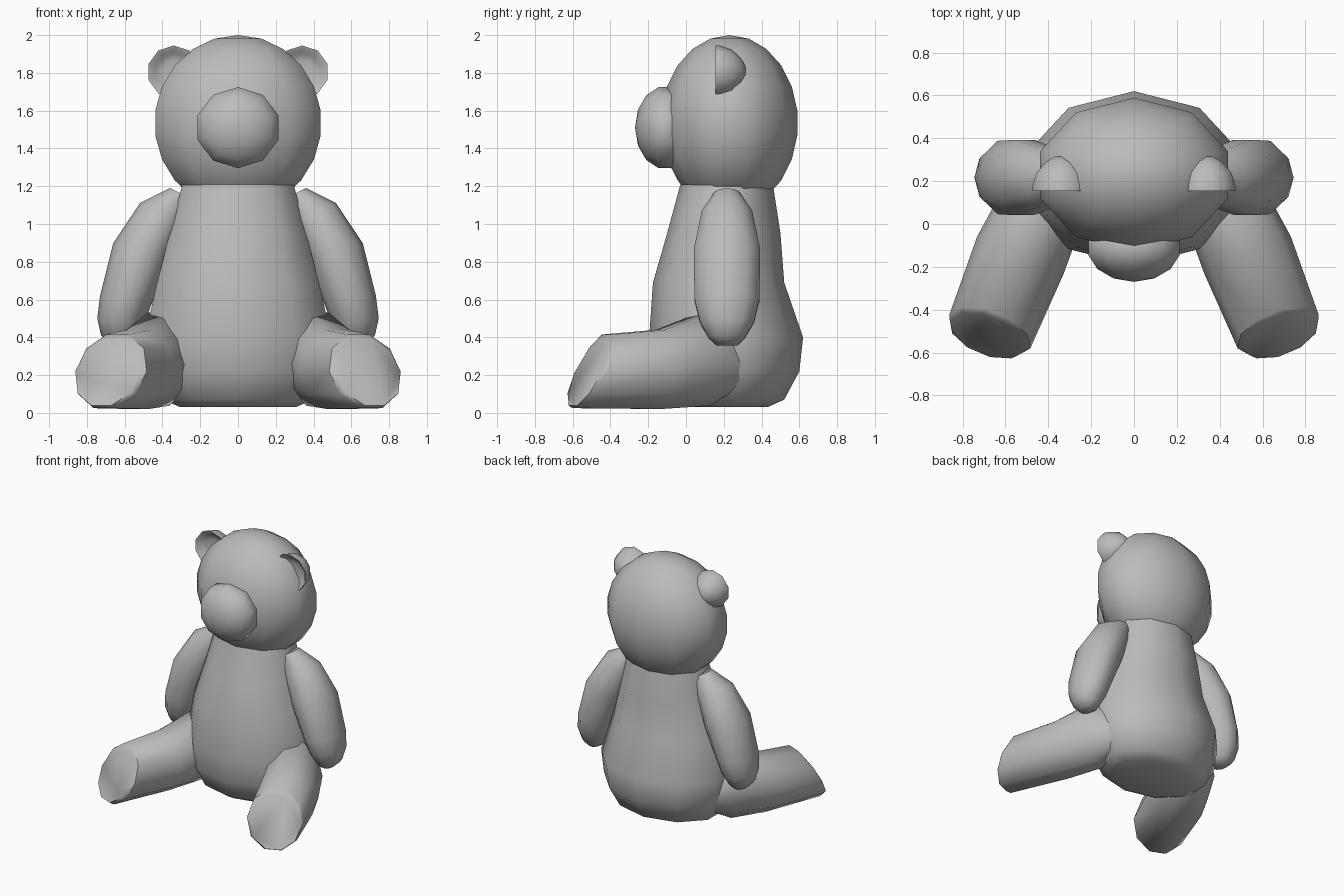
import bpy
import math
from mathutils import Vector

cube = bpy.data.objects.get("Cube")
if cube:
    bpy.data.objects.remove(cube)

grey = bpy.data.materials.new("plush grey")
grey.use_nodes = True
grey.diffuse_color = (0.5, 0.5, 0.5, 1)
grey.node_tree.nodes["Principled BSDF"].inputs["Base Color"].default_value = (0.5, 0.5, 0.5, 1)


def finish(obj, name, angle=50):
    obj.name = name
    obj.data.materials.append(grey)
    bpy.ops.object.select_all(action='DESELECT')
    obj.select_set(True)
    bpy.context.view_layer.objects.active = obj
    bpy.ops.object.mode_set(mode='EDIT')
    bpy.ops.mesh.select_all(action='SELECT')
    bpy.ops.mesh.normals_make_consistent(inside=False)
    bpy.ops.object.mode_set(mode='OBJECT')
    bpy.ops.object.shade_smooth_by_angle(angle=math.radians(angle))
    return obj


def loft(name, rings, sides, turn=0.0, angle=50):
    """Skin elliptical rings, each given as (centre, half axis, half axis)."""
    verts, faces = [], []
    for c, a, b in rings:
        for k in range(sides):
            t = 2 * math.pi * (k + turn) / sides
            verts.append(Vector(c) + Vector(a) * math.cos(t) + Vector(b) * math.sin(t))
    for i in range(len(rings) - 1):
        for k in range(sides):
            p, q = i * sides + k, i * sides + (k + 1) % sides
            faces.append((p, q, q + sides, p + sides))
    last = (len(rings) - 1) * sides
    faces.append(tuple(range(sides))[::-1])
    faces.append(tuple(range(last, last + sides)))
    mesh = bpy.data.meshes.new(name)
    mesh.from_pydata(verts, [], faces)
    obj = bpy.data.objects.new(name, mesh)
    bpy.context.collection.objects.link(obj)
    return finish(obj, name, angle)


def ball(name, centre, size, segments, rings, rotation):
    bpy.ops.mesh.primitive_uv_sphere_add(segments=segments, ring_count=rings, radius=1,
                                         location=centre, rotation=rotation)
    obj = bpy.context.object
    obj.scale = size
    return finish(obj, name)


# Head and muzzle
ball("head", (0, 0.23, 1.535), (0.465, 0.363, 0.465), 10, 11, (0, 0, 0))
ball("muzzle", (0, -0.11, 1.51), (0.23, 0.22, 0.16), 10, 7, (math.pi / 2, 0, 0))

# Body: height, half width, front, back
body = [(0.03, 0.32, -0.04, 0.43), (0.07, 0.42, -0.11, 0.52), (0.22, 0.50, -0.18, 0.60),
        (0.40, 0.52, -0.195, 0.62), (0.69, 0.45, -0.175, 0.52), (0.95, 0.38, -0.10, 0.50),
        (1.21, 0.31, -0.03, 0.46)]
loft("body", [((0, (f + b) / 2, z), (w, 0, 0), (0, (b - f) / 2, 0)) for z, w, f, b in body],
     10, turn=0.5)

# Arm: outer x, z, inner x, z, half depth
arm = [(0.36, 1.19, 0.24, 1.13, 0.07), (0.52, 1.11, 0.28, 1.00, 0.14),
       (0.66, 0.90, 0.36, 0.80, 0.185), (0.73, 0.62, 0.46, 0.57, 0.18),
       (0.745, 0.50, 0.50, 0.46, 0.15), (0.725, 0.41, 0.54, 0.385, 0.10),
       (0.67, 0.357, 0.58, 0.357, 0.06)]
# Leg: centre, lateral half width, upright half axis (lean, height)
leg = [((0.69, -0.52, 0.21), 0.185, 0.09, 0.18), ((0.672, -0.50, 0.22), 0.205, 0.09, 0.205),
       ((0.53, -0.145, 0.23), 0.22, 0.01, 0.22), ((0.42, 0.10, 0.285), 0.20, 0, 0.26),
       ((0.35, 0.26, 0.26), 0.12, 0, 0.14)]
# Ear cup: depth, radius
ear = [(0.20, 0.06), (0.19, 0.10), (0.16, 0.125), (0.155, 0.14), (0.18, 0.14),
       (0.24, 0.12), (0.29, 0.075), (0.315, 0.03)]

for side, s in (("left", 1), ("right", -1)):
    loft(side + "_arm", [((s * (ox + ix) / 2, 0.217, (oz + iz) / 2),
                          (s * (ox - ix) / 2, 0, (oz - iz) / 2), (0, d, 0))
                         for ox, oz, ix, iz, d in arm], 10)
    loft(side + "_leg", [((s * c[0], c[1], c[2]), (s * 0.92 * w, 0.39 * w, 0),
                          (-s * 0.4 * lean, 0.92 * lean, h))
                         for c, w, lean, h in leg], 10)
    loft(side + "_ear", [((s * 0.34, y, 1.805), (s * r, 0, 0), (0, 0, r))
                         for y, r in ear], 10, turn=0.5)
